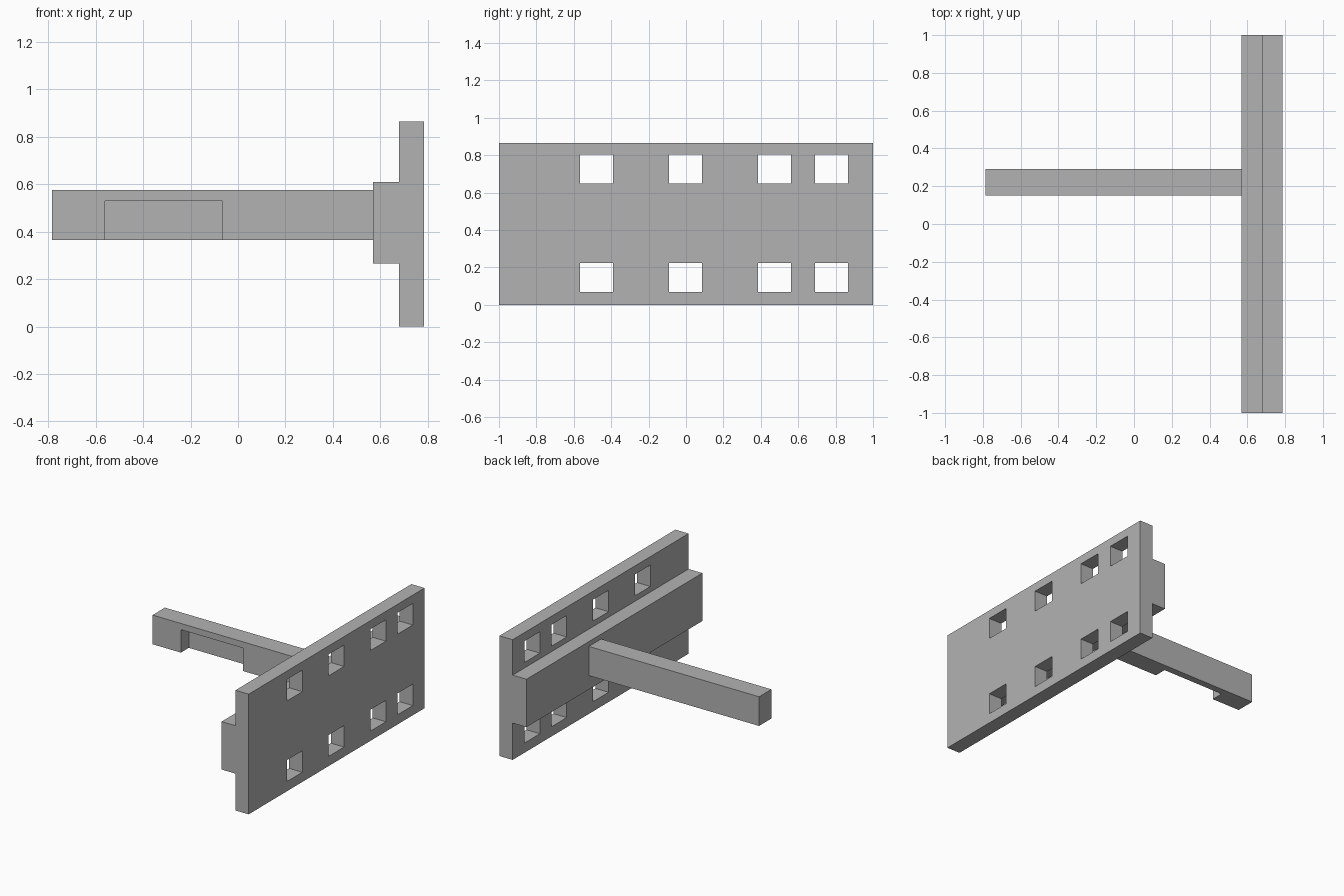
import bpy
import bmesh
from mathutils import Vector

cube = bpy.data.objects.get("Cube")
if cube:
    bpy.data.objects.remove(cube, do_unlink=True)

# Single grey material
grey = bpy.data.materials.new("plain grey")
grey.use_nodes = True
colour = (0.45, 0.45, 0.45, 1)
grey.diffuse_color = colour
grey.node_tree.nodes["Principled BSDF"].inputs["Base Color"].default_value = colour


def make_object(name, bm):
    bmesh.ops.recalc_face_normals(bm, faces=bm.faces)
    mesh = bpy.data.meshes.new(name)
    bm.to_mesh(mesh)
    bm.free()
    mesh.materials.append(grey)
    obj = bpy.data.objects.new(name, mesh)
    bpy.context.scene.collection.objects.link(obj)
    return obj


def add_box(bm, low, high):
    low, high = Vector(low), Vector(high)
    verts = bmesh.ops.create_cube(bm, size=1)["verts"]
    bmesh.ops.scale(bm, vec=high - low, verts=verts)
    bmesh.ops.translate(bm, vec=(low + high) / 2, verts=verts)


def combine(target, helper, operation):
    helper.hide_render = True
    mod = target.modifiers.new("combine", "BOOLEAN")
    mod.operation, mod.object, mod.solver = operation, helper, "EXACT"
    bpy.context.view_layer.objects.active = target
    bpy.ops.object.modifier_apply(modifier=mod.name)
    bpy.data.objects.remove(helper, do_unlink=True)


# Plate with its raised rail, extruded from a stepped profile
profile = [(0.785, 0), (0.785, 0.865), (0.68, 0.865), (0.68, 0.61),
           (0.57, 0.61), (0.57, 0.265), (0.68, 0.265), (0.68, 0)]
bm = bmesh.new()
face = bm.faces.new([bm.verts.new((x, -1, z)) for x, z in profile])
new = bmesh.ops.extrude_face_region(bm, geom=[face])["geom"]
bmesh.ops.translate(bm, vec=(0, 2, 0),
                    verts=[v for v in new if isinstance(v, bmesh.types.BMVert)])
bracket = make_object("plate_with_rail_and_arm", bm)

# Two rows of rectangular holes through the plate
bm = bmesh.new()
for y in (-0.478, -0.003, 0.473, 0.778):
    for z in (0.147, 0.727):
        add_box(bm, (0.6, y - 0.088, z - 0.077), (0.9, y + 0.088, z + 0.077))
combine(bracket, make_object("hole_cutter", bm), "DIFFERENCE")

# Arm with a recess in its front lower edge
bm = bmesh.new()
add_box(bm, (-0.785, 0.15, 0.365), (0.62, 0.29, 0.575))
arm = make_object("arm", bm)
bm = bmesh.new()
add_box(bm, (-0.56, 0.1, 0.3), (-0.065, 0.24, 0.53))
combine(arm, make_object("recess_cutter", bm), "DIFFERENCE")
combine(bracket, arm, "UNION")
